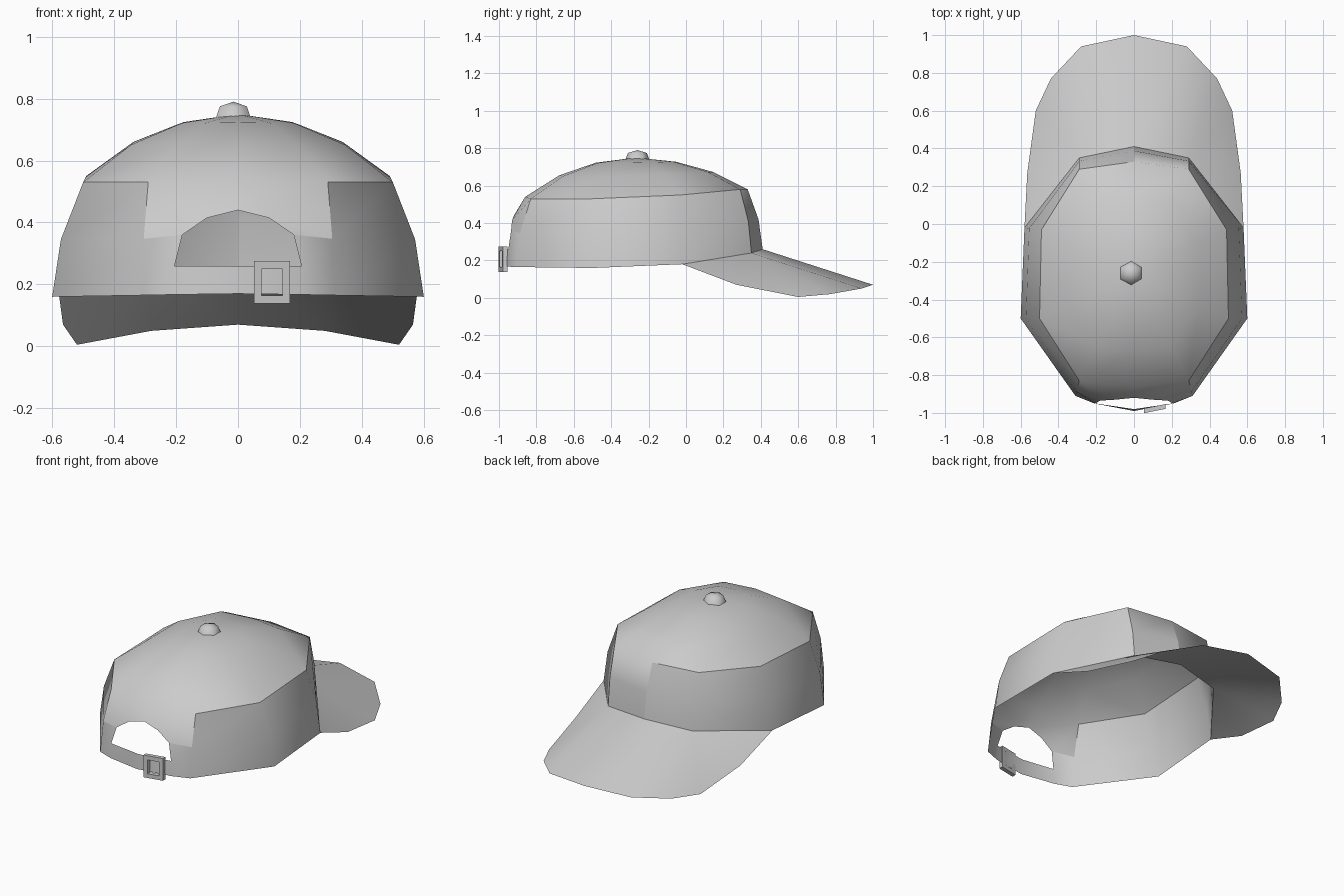
import bpy, bmesh, math
from mathutils import Vector as V

old = bpy.data.objects.get("Cube")
if old:
    bpy.data.objects.remove(old)

fabric = bpy.data.materials.new("light_grey_fabric")
fabric.use_nodes = True
GREY = (0.6, 0.6, 0.6, 1)
fabric.diffuse_color = GREY
fabric.node_tree.nodes["Principled BSDF"].inputs["Base Color"].default_value = GREY


def make(name, faces, smooth=True, up=None):
    """Build one object from polygons given as lists of points."""
    bm = bmesh.new()
    for pts in faces:
        bm.faces.new([bm.verts.new(p) for p in pts])
    bmesh.ops.remove_doubles(bm, verts=bm.verts, dist=0.0005)
    bmesh.ops.recalc_face_normals(bm, faces=bm.faces)
    if up and sum(f.normal.dot(V(up)) for f in bm.faces) < 0:
        bmesh.ops.reverse_faces(bm, faces=bm.faces)
    for f in bm.faces:
        f.smooth = smooth
    me = bpy.data.meshes.new(name)
    bm.to_mesh(me)
    bm.free()
    me.materials.append(fabric)
    ob = bpy.data.objects.new(name, me)
    bpy.context.collection.objects.link(ob)
    return ob


def mirror(faces):
    return [[V((-p[0], p[1], p[2])) for p in reversed(f)] for f in faces]


# Half outlines from the rear centre round to the brim centre
base = [V(p) for p in [(0, -.99, .17), (.31, -.91, .165), (.6, -.5, .16),
                       (.58, -.02, .18), (.29, .35, .24), (0, .41, .26)]]
seam = [V(p) for p in [(0, -.86, .54), (.29, -.83, .53), (.5, -.5, .53),
                       (.49, -.03, .55), (.29, .29, .58), (0, .33, .58)]]
apex = V((0, -.27, .75))


def blend(a, b, h, z):
    return [V((p.x + (q.x - p.x) * h, p.y + (q.y - p.y) * h,
               p.z + (q.z - p.z) * z)) for p, q in zip(a, b)]


def strip(lo, hi, cols):
    return [[lo[i], lo[i + 1], hi[i + 1], hi[i]] for i in cols]


belly = blend(base, seam, .28, .5)
top = [apex] * 6
ring_a = blend(seam, top, .31, .55)
ring_b = blend(seam, top, .64, .87)

# Rear opening: strap ends and arch
strap_low = V((.21, -.95, .167))
arch = [V(p) for p in [(.205, -.95, .26), (.18, -.935, .36),
                       (.1, -.93, .415), (0, -.92, .44)]]
strap_mid = V((0, -.98, .26))

# Crown: domed upper panels plus the panel above the opening
dome = strip(seam, ring_a, range(5)) + strip(ring_a, ring_b, range(5))
dome += [[ring_b[i], ring_b[i + 1], apex] for i in range(5)]
dome += [[belly[1], arch[1], arch[2], seam[1]],
         [arch[2], arch[3], seam[0], seam[1]]]
front = strip(base, belly, [4]) + strip(belly, seam, [4])
make("crown", dome + mirror(dome) + front, up=(0, 0, 1))

# Side band, with the rear strap joining both halves
side = strip(base, belly, range(1, 4)) + strip(belly, seam, range(1, 4))
side += [[base[1], strap_low, arch[0], belly[1]],
         [arch[0], arch[1], belly[1]],
         [strap_low, base[0], strap_mid, arch[0]]]
make("side_band", side + mirror(side + front), up=(0, -1, 0))

# Curved brim, fanned from the front corner of the crown
rim = [V(p) for p in [(.58, -.02, .18), (.565, .27, .07), (.52, .6, .005),
                      (.44, .77, .02), (.28, .94, .05), (0, 1, .07)]]
brim = [[rim[i], rim[i + 1], base[4]] for i in range(4)]
brim.append([rim[4], rim[5], base[5], base[4]])
make("brim", brim + mirror(brim), up=(0, 0, 1))

# Six-sided top button
def hexagon(r, z):
    return [V((r * math.sin(i * math.pi / 3) - .015,
               r * math.cos(i * math.pi / 3) - .26, z)) for i in range(7)]


low, high = hexagon(.065, .738), hexagon(.05, .775)
button = strip(low, high, range(6))
button += [[high[i], high[i + 1], V((-.015, -.26, .79))] for i in range(6)]
make("top_button", button, up=(0, 0, 1))

# Buckle: square frame around the strap
def frame(hx, hz, y):
    return [V((.11 + sx * hx, y + sx * hx * .2, .207 + sz * hz))
            for sx, sz in [(-1, -1), (1, -1), (1, 1), (-1, 1), (-1, -1)]]


loops = [frame(.058, .069, -.99), frame(.034, .043, -.99),
         frame(.034, .043, -.965), frame(.058, .069, -.965)]
buckle = []
for a, b in zip(loops, loops[1:] + loops[:1]):
    buckle += strip(a, b, range(4))
make("buckle", buckle, smooth=False)
